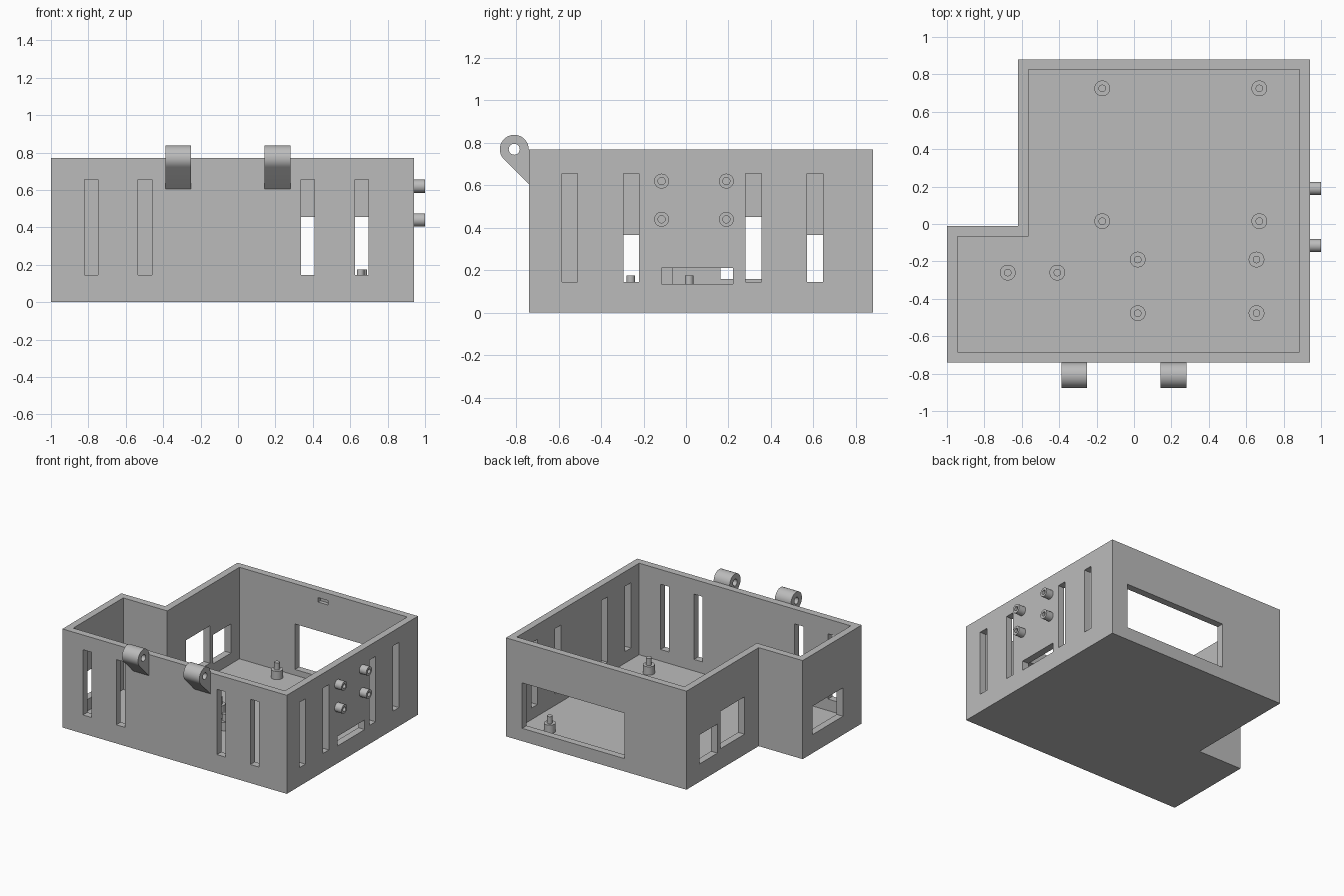
import bpy, bmesh, math
from mathutils import Matrix, Vector

if "Cube" in bpy.data.objects:
    bpy.data.objects.remove(bpy.data.objects["Cube"], do_unlink=True)

grey = bpy.data.materials.new("plain_grey")
grey.use_nodes = True
grey.diffuse_color = (0.5, 0.5, 0.5, 1)
grey.node_tree.nodes["Principled BSDF"].inputs["Base Color"].default_value = (0.5, 0.5, 0.5, 1)

HEIGHT, WALL, FLOOR = 0.77, 0.055, 0.055
LEFT, RIGHT, FRONT, BACK = -1.0, 0.94, -0.74, 0.88
STEP_X, STEP_Y = -0.62, -0.012
SEGMENTS = 32


def make_object(name, bm, smooth=False):
    bmesh.ops.recalc_face_normals(bm, faces=bm.faces)
    mesh = bpy.data.meshes.new(name)
    bm.to_mesh(mesh)
    bm.free()
    mesh.materials.append(grey)
    obj = bpy.data.objects.new(name, mesh)
    bpy.context.collection.objects.link(obj)
    if smooth:
        bpy.ops.object.select_all(action='DESELECT')
        obj.select_set(True)
        bpy.context.view_layer.objects.active = obj
        bpy.ops.object.shade_smooth_by_angle(angle=math.radians(35))
    return obj


def prism(bm, points, direction):
    face = bm.faces.new([bm.verts.new(p) for p in points])
    ext = bmesh.ops.extrude_face_region(bm, geom=[face], use_keep_orig=True)
    verts = [g for g in ext["geom"] if isinstance(g, bmesh.types.BMVert)]
    bmesh.ops.translate(bm, verts=verts, vec=Vector(direction))


def box(bm, x, y, z):
    size = Matrix.Diagonal((x[1] - x[0], y[1] - y[0], z[1] - z[0], 1))
    centre = Matrix.Translation((sum(x) / 2, sum(y) / 2, sum(z) / 2))
    bmesh.ops.create_cube(bm, size=1, matrix=centre @ size)


def cut(obj, bm):
    cutter = make_object("cutter", bm)
    cutter.hide_render = True
    mod = obj.modifiers.new("cut", 'BOOLEAN')
    mod.operation, mod.solver, mod.object = 'DIFFERENCE', 'EXACT', cutter
    bpy.context.view_layer.update()
    graph = bpy.context.evaluated_depsgraph_get()
    result = bpy.data.meshes.new_from_object(obj.evaluated_get(graph))
    obj.modifiers.clear()
    obj.data = result
    bpy.data.objects.remove(cutter, do_unlink=True)


def lathe(name, profile, matrix):
    """Spin a (radius, height) profile round the local z axis."""
    bm = bmesh.new()
    verts = [bm.verts.new((r, 0, h)) for r, h in profile]
    edges = [bm.edges.new(pair) for pair in zip(verts, verts[1:])]
    bmesh.ops.spin(bm, geom=verts + edges, axis=(0, 0, 1), cent=(0, 0, 0),
                   angle=math.tau, steps=SEGMENTS, use_merge=True)
    bmesh.ops.remove_doubles(bm, verts=bm.verts, dist=0.0001)
    bm.transform(matrix)
    return make_object(name, bm, smooth=True)


def outline(inset, z):
    l, r, f, b = LEFT + inset, RIGHT - inset, FRONT + inset, BACK - inset
    sx, sy = STEP_X + inset, STEP_Y - inset
    return [(l, f, z), (r, f, z), (r, b, z), (sx, b, z), (sx, sy, z), (l, sy, z)]


# Open L-shaped tray
bm = bmesh.new()
prism(bm, outline(0, 0), (0, 0, HEIGHT))
tray = make_object("tray", bm)
bm = bmesh.new()
prism(bm, outline(WALL, FLOOR), (0, 0, HEIGHT))
cut(tray, bm)

# Vent slots in the front and right walls
bm = bmesh.new()
SLOT_Z = (0.145, 0.655)


def through(edge):
    return (edge - 0.08, edge + 0.08)


for x in (-0.785, -0.497, 0.373, 0.662):
    box(bm, (x - 0.037, x + 0.037), through(FRONT), SLOT_Z)
for y in (-0.548, -0.258, 0.318, 0.608):
    box(bm, through(RIGHT), (y - 0.037, y + 0.037), SLOT_Z)

# Port openings
box(bm, through(RIGHT), (-0.115, 0.222), (0.135, 0.21))
box(bm, (-0.085, 0.80), through(BACK), (0.10, 0.455))
box(bm, through(STEP_X), (0.163, 0.46), (0.16, 0.452))
box(bm, through(STEP_X), (0.497, 0.72), (0.14, 0.367))
box(bm, through(LEFT), (-0.51, -0.135), (0.145, 0.367))

# Blind latch pocket inside the back wall
box(bm, (0.115, 0.20), (BACK - 0.08, BACK - 0.025), (0.68, 0.715))
cut(tray, bm)

# Standoffs with locating pins on the floor
standoffs = [(x, y) for x in (-0.17, 0.67) for y in (0.015, 0.725)]
standoffs += [(x, y) for x in (0.02, 0.655) for y in (-0.19, -0.477)]
standoffs += [(-0.675, -0.26), (-0.41, -0.26)]
for x, y in standoffs:
    lathe("standoff", [(0.042, 0), (0.042, 0.065), (0.02, 0.065), (0.02, 0.12), (0, 0.12)],
          Matrix.Translation((x, y, FLOOR)))

# Hollow screw posts on the right wall
for y in (-0.115, 0.19):
    for z in (0.44, 0.62):
        lathe("screw_post", [(0.035, 0), (0.035, 0.06), (0.017, 0.06), (0.017, 0.003), (0, 0.003)],
              Matrix.Translation((RIGHT, y, z)) @ Matrix.Rotation(math.pi / 2, 4, 'Y'))

# Hinge knuckles on the front wall
KNUCKLE_R, KNUCKLE_Y = 0.068, FRONT - 0.069
for x0, x1 in ((-0.388, -0.25), (0.142, 0.28)):
    bm = bmesh.new()
    steps = 24
    angles = [math.radians(225) * i / steps for i in range(steps + 1)]
    arc = [(x0, KNUCKLE_Y + KNUCKLE_R * math.cos(a), HEIGHT + KNUCKLE_R * math.sin(a))
           for a in angles]
    foot = arc[-1][2] - (FRONT - arc[-1][1])
    prism(bm, arc + [(x0, FRONT, foot), (x0, FRONT, HEIGHT)], (x1 - x0, 0, 0))
    knuckle = make_object("hinge_knuckle", bm)
    bm = bmesh.new()
    bmesh.ops.create_cone(bm, cap_ends=True, segments=SEGMENTS, radius1=0.026, radius2=0.026, depth=0.3,
                          matrix=Matrix.Translation(((x0 + x1) / 2, KNUCKLE_Y, HEIGHT))
                          @ Matrix.Rotation(math.pi / 2, 4, 'Y'))
    cut(knuckle, bm)
    bpy.ops.object.select_all(action='DESELECT')
    knuckle.select_set(True)
    bpy.context.view_layer.objects.active = knuckle
    bpy.ops.object.shade_smooth_by_angle(angle=math.radians(35))
